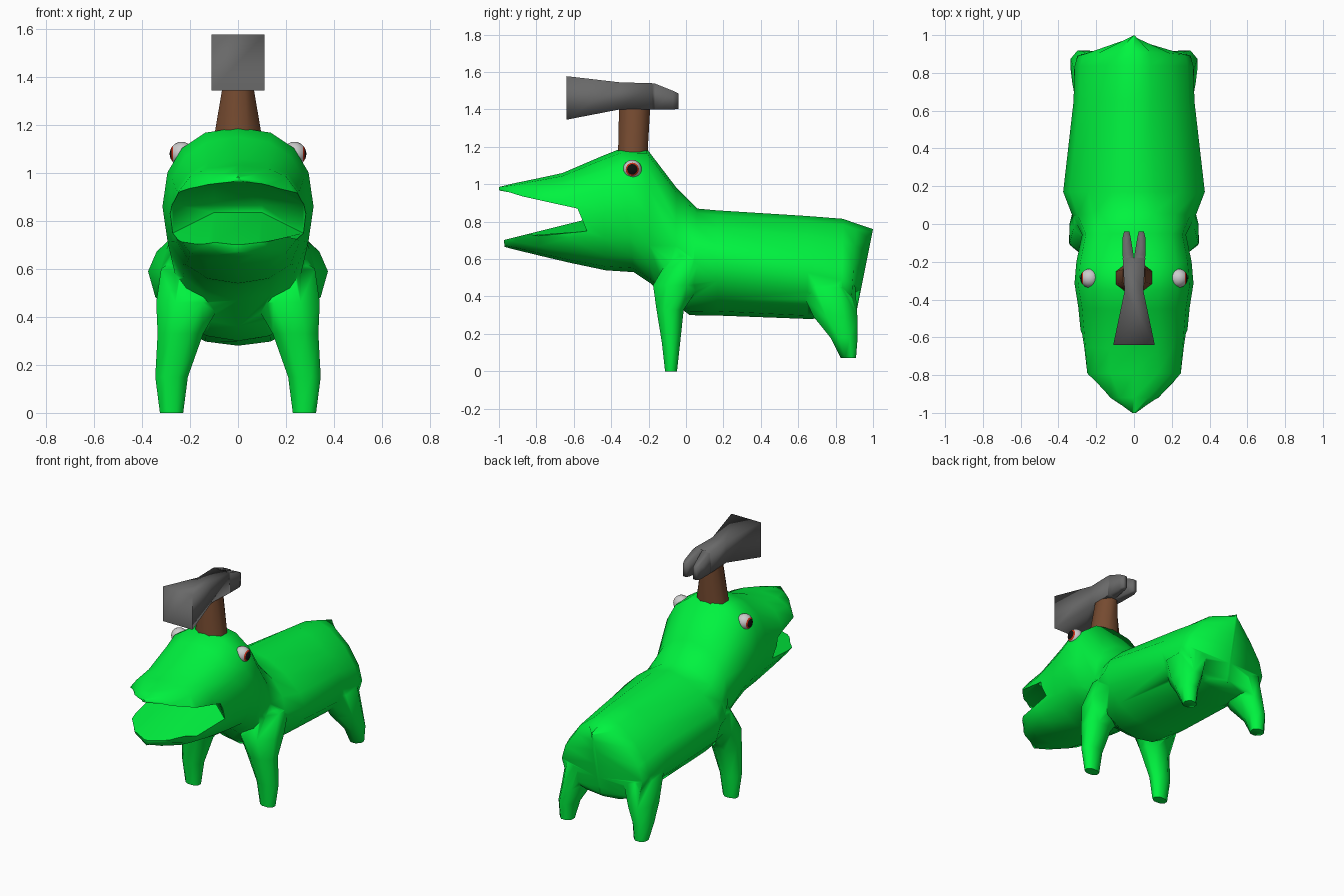
import bpy, bmesh, math

if "Cube" in bpy.data.objects:
    bpy.data.objects.remove(bpy.data.objects["Cube"])


def material(name, rgb):
    m = bpy.data.materials.new(name)
    m.diffuse_color = (*rgb, 1)
    m.use_nodes = True
    m.node_tree.nodes["Principled BSDF"].inputs["Base Color"].default_value = m.diffuse_color
    return m


GREEN = material("green", (0.0, 0.9, 0.05))
BROWN = material("brown", (0.18, 0.07, 0.03))
STEEL = material("steel", (0.14, 0.14, 0.14))
WHITE = material("white", (0.75, 0.75, 0.75))
RED = material("red", (0.6, 0.03, 0.01))
BLACK = material("black", (0.005, 0.005, 0.005))


def smooth(ob, angle):
    bpy.ops.object.select_all(action='DESELECT')
    ob.select_set(True)
    bpy.context.view_layer.objects.active = ob
    bpy.ops.object.shade_smooth_by_angle(angle=math.radians(angle))


def finish(ob, mat, angle):
    ob.data.materials.clear()
    ob.data.materials.append(mat)
    smooth(ob, angle)


def loft(name, rings):
    """Closed skin through rings of equal point count."""
    bm = bmesh.new()
    loops = [[bm.verts.new(p) for p in r] for r in rings]
    n = len(loops[0])
    for a, b in zip(loops, loops[1:]):
        for i in range(n):
            j = (i + 1) % n
            bm.faces.new((a[i], a[j], b[j], b[i]))
    bm.faces.new(loops[0])
    bm.faces.new(loops[-1])
    bmesh.ops.recalc_face_normals(bm, faces=bm.faces)
    me = bpy.data.meshes.new(name)
    bm.to_mesh(me)
    bm.free()
    ob = bpy.data.objects.new(name, me)
    bpy.context.collection.objects.link(ob)
    return ob


def power(v, e):
    return math.copysign(abs(v) ** e, v)


def body_ring(yt, zt, yb, zb, w, p=2.3, mid=.5, low=None, n=16):
    """Slanted section; p and low round its upper and lower half,
    mid is the relative height of the widest point."""
    pts = []
    for i in range(n):
        a = 2 * math.pi * i / n
        e = 2 / (p if math.cos(a) > 0 else low or p)
        u, v = power(math.sin(a), e), power(math.cos(a), e)
        t = mid + v * (1 - mid if v > 0 else mid)
        pts.append((w * u, yb + (yt - yb) * t, zb + (zt - zb) * t))
    return pts


def flat_ring(x, y, z, rx, ry, n=8, turn=0.5):
    return [(x + rx * math.cos(2 * math.pi * (i + turn) / n),
             y + ry * math.sin(2 * math.pi * (i + turn) / n), z) for i in range(n)]


def boolean(ob, other, op):
    m = ob.modifiers.new(op, 'BOOLEAN')
    m.operation, m.object, m.solver = op, other, 'EXACT'
    bpy.context.view_layer.objects.active = ob
    bpy.ops.object.modifier_apply(modifier=m.name)
    bpy.data.objects.remove(other)


# Body: snout, head, neck, sloping torso and pointed rump
body = loft("body", [body_ring(*s) for s in [
    (-1.0, .985, -.97, .665, .02, 3),
    (-.92, 1.005, -.92, .652, .155, 2.6),
    (-.79, 1.032, -.79, .62, .262, 2.6),
    (-.66, 1.06, -.62, .58, .275, 2.4),
    (-.45, 1.15, -.43, .54, .295),
    (-.35, 1.19, -.28, .53, .315),
    (-.21, 1.19, -.19, .47, .305),
    (-.05, .98, -.06, .36, .275, 2.1),
    (.06, .87, .02, .30, .325, 1.8, .5, 2.1),
    (.17, .86, .17, .298, .375, 1.6, .52, 1.9),
    (.65, .83, .65, .28, .32, 1.6, .45, 2.2),
    (.84, .815, .83, .285, .315, 1.55, .38, 2.2),
    (.91, .79, .88, .29, .30, 1.55, .36, 2.2),
    (1.0, .76, .91, .31, .01)]])

# Open mouth wedge, deeper towards the throat
rings = []
for x in (-.5, -.27, -.1, .1, .27, .5):
    back = [(-.44, .865), (-.44, .835)] if abs(x) < .2 else [(-.58, .87), (-.53, .75)]
    rings.append([(x, y, z) for y, z in [(-1.1, .985), *back, (-1.1, .67)]])
mouth = loft("mouth_cutter", rings)
mouth.hide_render = True
boolean(body, mouth, 'DIFFERENCE')

# Legs: (x, y, z, half width, half depth)
FRONT = [(.277, -.08, .0, .05, .033), (.277, -.08, .15, .07, .05),
         (.24, -.085, .33, .098, .075), (.205, -.05, .46, .14, .13),
         (.185, .03, .60, .14, .13), (.13, .08, .70, .06, .06)]
HIND = [(.275, .868, .07, .045, .042), (.275, .845, .18, .062, .075),
        (.245, .80, .29, .085, .12), (.21, .755, .45, .11, .155),
        (.15, .74, .58, .06, .08)]
for side in (-1, 1):
    for spec in (FRONT, HIND):
        leg = loft("leg", [flat_ring(side * x, y, z, rx * 1.05, ry * 1.05)
                           for x, y, z, rx, ry in spec])
        boolean(body, leg, 'UNION')
finish(body, GREEN, 75)

# Eyes with red iris and black pupil facing outward
for side, name in ((-1, "left_eye"), (1, "right_eye")):
    bm = bmesh.new()
    bmesh.ops.create_uvsphere(bm, u_segments=24, v_segments=16, radius=.05)
    for f in bm.faces:
        h = f.calc_center_median().z / .05
        f.material_index = 2 if h > .85 else 1 if h > .7 else 0
    me = bpy.data.meshes.new(name)
    bm.to_mesh(me)
    bm.free()
    for m in (WHITE, RED, BLACK):
        me.materials.append(m)
    eye = bpy.data.objects.new(name, me)
    bpy.context.collection.objects.link(eye)
    eye.location = (side * .235, -.287, 1.08)
    eye.rotation_euler = (0, side * math.pi / 2, 0)
    smooth(eye, 60)

# Hammer handle
handle = loft("hammer_handle", [
    flat_ring(0, -.285, 1.15, .108, .085, 8),
    flat_ring(0, -.275, 1.402, .062, .09, 8)])
finish(handle, BROWN, 70)


def box_ring(x0, x1, y, z0, z1):
    return [(x0, y, z0), (x1, y, z0), (x1, y, z1), (x0, y, z1)]


# Hammer head and its split claw
head = loft("hammer_head", [
    box_ring(-.11, .11, -.64, 1.345, 1.578),
    box_ring(-.05, .05, -.355, 1.40, 1.545),
    box_ring(-.06, .06, -.18, 1.40, 1.54)])
for s in (-1, 1):
    claw = loft("claw", [
        box_ring(0, s * .058, -.20, 1.40, 1.54),
        box_ring(s * .002, s * .06, -.165, 1.40, 1.538),
        box_ring(s * .018, s * .06, -.07, 1.40, 1.50),
        box_ring(s * .025, s * .052, -.04, 1.403, 1.485)])
    boolean(head, claw, 'UNION')
finish(head, STEEL, 100)
